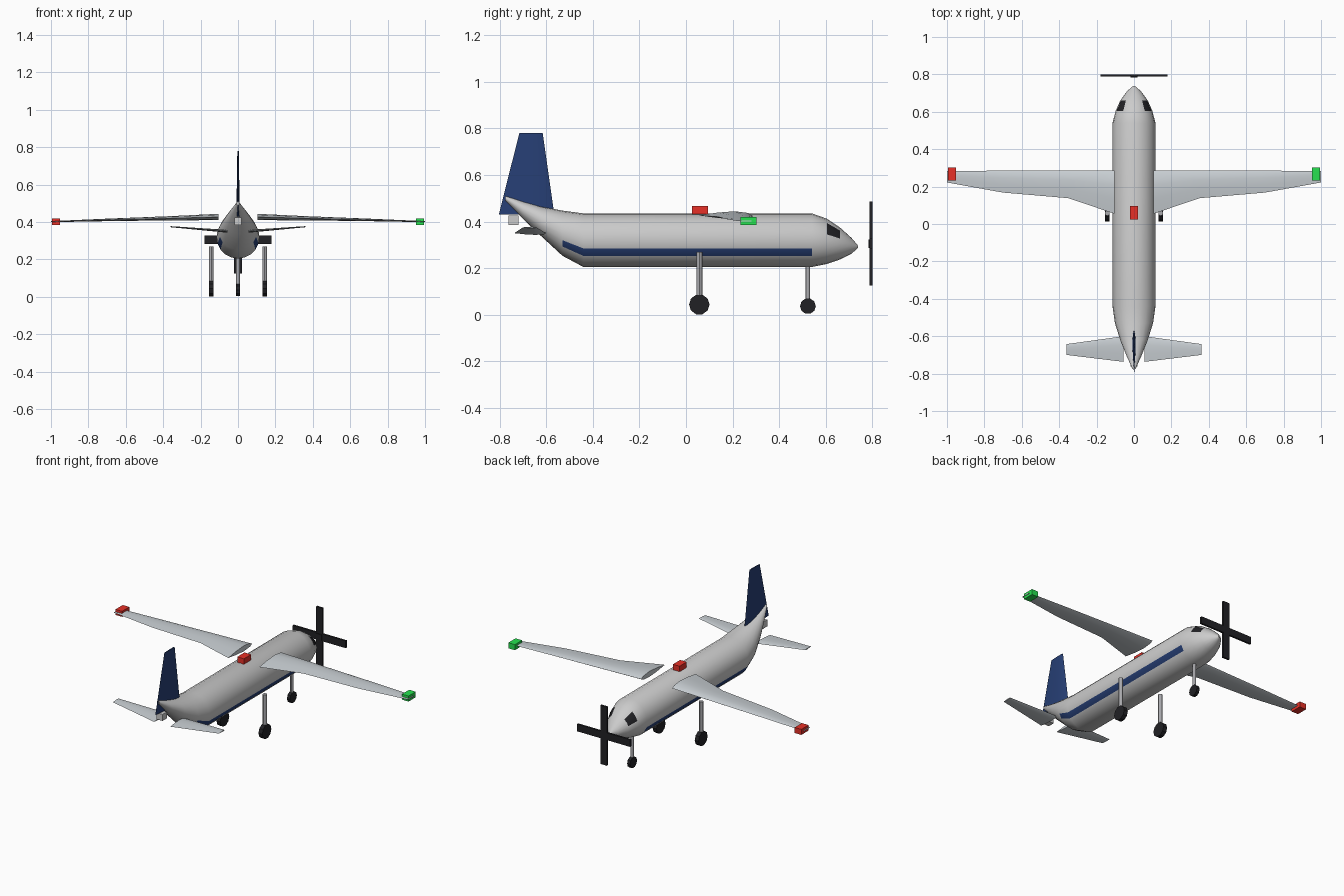
import bpy, bmesh, math
from mathutils import Vector

if "Cube" in bpy.data.objects:
    bpy.data.objects.remove(bpy.data.objects["Cube"])


def material(name, rgb):
    m = bpy.data.materials.new(name)
    m.diffuse_color = (*rgb, 1)
    m.use_nodes = True
    m.node_tree.nodes["Principled BSDF"].inputs["Base Color"].default_value = m.diffuse_color
    return m


WHITE = material("white", (0.85, 0.85, 0.85))
NAVY = material("navy", (0.02, 0.05, 0.18))
BLACK = material("black", (0.015, 0.015, 0.018))
WING = material("wing_grey", (0.58, 0.62, 0.65))
STEEL = material("steel", (0.4, 0.4, 0.42))
RED = material("red", (0.8, 0.03, 0.02))
GREEN = material("green", (0.02, 0.75, 0.08))


def loft(name, rings, mats, pick=None, angle=35):
    """Skin a row of equal-length point rings and cap the ends."""
    bm = bmesh.new()
    vs = [[bm.verts.new(p) for p in ring] for ring in rings]
    n = len(rings[0])
    for i in range(len(vs) - 1):
        for j in range(n):
            k = (j + 1) % n
            f = bm.faces.new((vs[i][j], vs[i][k], vs[i + 1][k], vs[i + 1][j]))
            f.material_index = pick(i, j) if pick else 0
    bm.faces.new(vs[0])
    bm.faces.new(vs[-1])
    bmesh.ops.recalc_face_normals(bm, faces=bm.faces)
    me = bpy.data.meshes.new(name)
    bm.to_mesh(me)
    bm.free()
    ob = bpy.data.objects.new(name, me)
    bpy.context.collection.objects.link(ob)
    for m in mats:
        me.materials.append(m)
    smooth(ob, angle)
    return ob


def smooth(ob, angle):
    bpy.ops.object.select_all(action='DESELECT')
    ob.select_set(True)
    bpy.context.view_layer.objects.active = ob
    bpy.ops.object.shade_smooth_by_angle(angle=math.radians(angle))


def box(name, centre, size, mat):
    bpy.ops.mesh.primitive_cube_add(size=1, location=centre)
    ob = bpy.context.object
    ob.name = name
    ob.scale = size
    ob.data.materials.append(mat)


def cylinder(name, centre, r, depth, mat, sides, rot=(0, 0, 0)):
    bpy.ops.mesh.primitive_cylinder_add(vertices=sides, radius=r, depth=depth,
                                        location=centre, rotation=rot)
    ob = bpy.context.object
    ob.name = name
    ob.data.materials.append(mat)
    smooth(ob, 30)


# Fuselage: y, centre z, half width, half height; stripe and windows by face
N = 20
stations = [(-0.775, 0.50, 0.008, 0.010), (-0.70, 0.449, 0.042, 0.037),
            (-0.62, 0.400, 0.074, 0.064), (-0.53, 0.350, 0.102, 0.097),
            (-0.44, 0.32, 0.115, 0.115), (0.54, 0.32, 0.115, 0.115),
            (0.605, 0.315, 0.098, 0.097), (0.66, 0.306, 0.074, 0.069),
            (0.71, 0.296, 0.037, 0.034), (0.737, 0.292, 0.006, 0.006)]
rings = [[(rx * math.cos(math.tau * j / N), y, z + rz * math.sin(math.tau * j / N))
          for j in range(N)] for y, z, rx, rz in stations]


def paint(i, j):
    if i in (3, 4) and j in (11, 18):
        return 1
    if i == 6 and j in (1, 2, 7, 8):
        return 2
    return 0


loft("fuselage", rings, [WHITE, NAVY, BLACK], paint)

# Aerofil section: chord fraction from leading edge, thickness fraction
FOIL = [(0, 0), (0.08, 0.6), (0.33, 1), (0.65, 0.7), (1, 0.03),
        (0.65, -0.6), (0.33, -0.9), (0.08, -0.6)]


def panel(name, sections, mat, side=1, upright=False):
    """Sections: span position, leading y, trailing y, offset, half thickness."""
    out = []
    for s, le, te, off, th in sections:
        pts = [(le + (te - le) * t, off + h * th) for t, h in FOIL]
        out.append([(p, y, s) if upright else (side * s, y, p) for y, p in pts])
    loft(name, out, [mat])


wing = [(0.105, 0.285, 0.055, 0.426, 0.018), (0.35, 0.285, 0.138, 0.420, 0.012),
        (0.70, 0.285, 0.168, 0.411, 0.007), (1.0, 0.284, 0.222, 0.402, 0.003)]
tailplane = [(0.055, -0.60, -0.737, 0.350, 0.008), (0.36, -0.642, -0.70, 0.375, 0.003)]
fin = [(0.43, -0.565, -0.803, 0, 0.010), (0.78, -0.615, -0.715, 0, 0.004)]

# Wings, tailplane, wingtip lights and main gear on both sides
for side, label, lamp in ((1, "right", GREEN), (-1, "left", RED)):
    panel(label + "_wing", wing, WING, side)
    panel(label + "_tailplane", tailplane, WING, side)
    box(label + "_wingtip_light", (side * 0.973, 0.268, 0.402), (0.045, 0.07, 0.034), lamp)
    cylinder(label + "_main_strut", (side * 0.143, 0.057, 0.16), 0.013, 0.22, STEEL, 12)
    cylinder(label + "_main_wheel", (side * 0.143, 0.057, 0.044), 0.044, 0.026, BLACK, 10,
             (0, math.pi / 2, 0))
panel("fin", fin, NAVY, upright=True)

# Top beacon and tail light
box("beacon", (0, 0.06, 0.45), (0.045, 0.07, 0.034), RED)
box("tail_light", (0, -0.74, 0.405), (0.04, 0.042, 0.04), WHITE)

# Nose gear
cylinder("nose_strut", (0, 0.523, 0.14), 0.01, 0.2, STEEL, 12)
cylinder("nose_wheel", (0, 0.523, 0.037), 0.034, 0.02, BLACK, 10, (0, math.pi / 2, 0))

# Propeller
box("propeller_hub", (0, 0.79, 0.305), (0.036, 0.015, 0.036), BLACK)
box("propeller_vertical", (0, 0.794, 0.305), (0.044, 0.012, 0.36), BLACK)
box("propeller_horizontal", (0, 0.794, 0.305), (0.36, 0.012, 0.044), BLACK)
